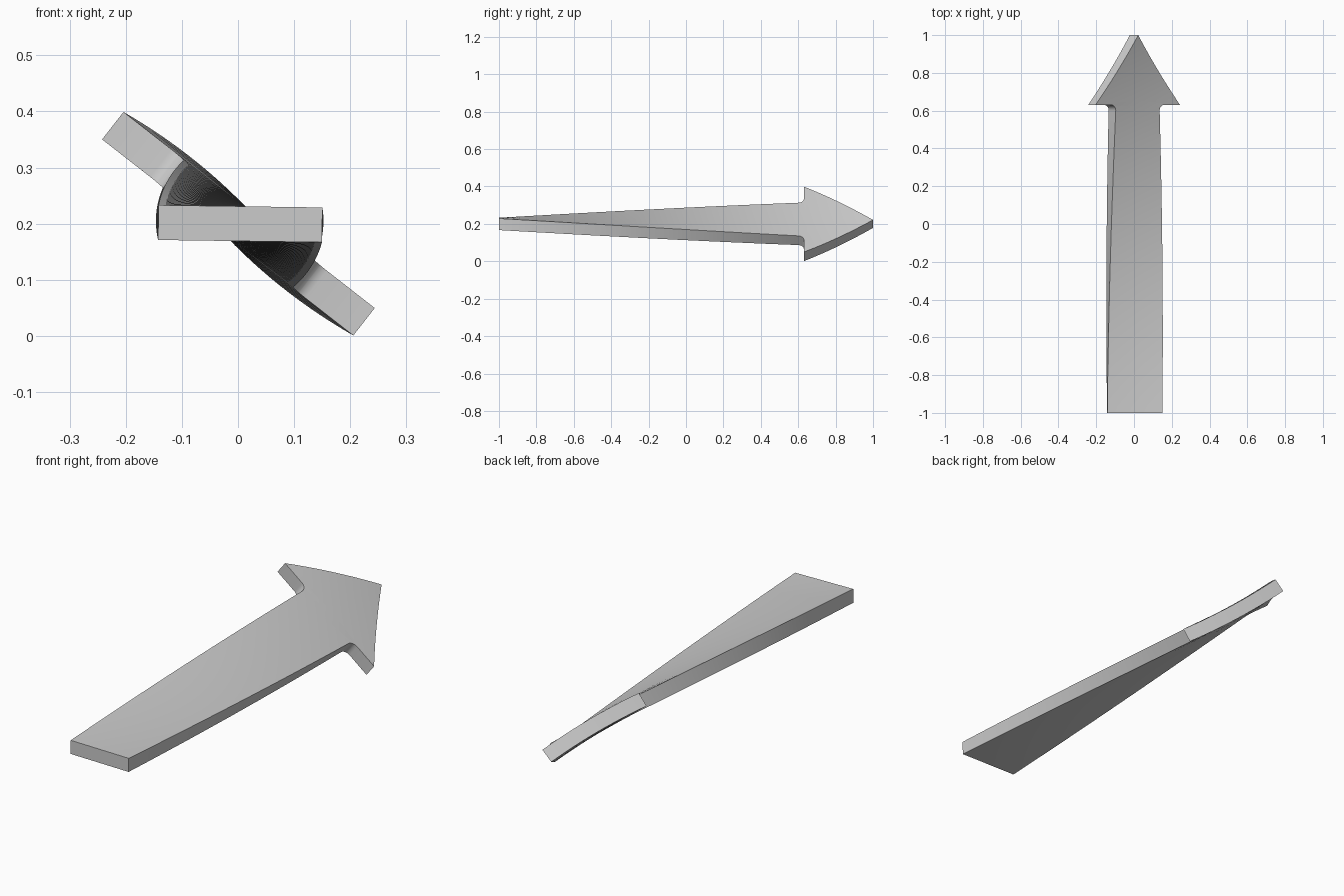
import bpy, bmesh
from math import sin, cos, pi, radians

if "Cube" in bpy.data.objects:
    bpy.data.objects.remove(bpy.data.objects["Cube"])

HALF_SHAFT, HALF_HEAD, NECK, R, THICK = 0.146, 0.284, 0.63, 0.03, 0.062

# Right half of the flat arrow outline, with a rounded inner corner at the neck
right = [(HALF_SHAFT, -1.0)]
for i in range(7):
    a = i / 6 * pi / 2
    right.append((HALF_SHAFT + R - R * cos(a), NECK - R + R * sin(a)))
right.append((HALF_HEAD, NECK))
outline = right + [(0, 1.0)] + [(-x, y) for x, y in reversed(right)]

# Flat arrow plate
bm = bmesh.new()
face = bm.faces.new([bm.verts.new((x, y, -THICK / 2)) for x, y in outline])
ext = bmesh.ops.extrude_face_region(bm, geom=[face])
bmesh.ops.translate(bm, vec=(0, 0, THICK),
                    verts=[v for v in ext["geom"] if isinstance(v, bmesh.types.BMVert)])


def slice_plate(co, normal):
    bmesh.ops.bisect_plane(bm, geom=bm.verts[:] + bm.edges[:] + bm.faces[:],
                           dist=1e-5, plane_co=co, plane_no=normal)


# Cross cuts so the twist is smooth
slice_plate((0, 0, 0), (1, 0, 0))
for i in range(1, 64):
    slice_plate((0, -1 + i / 32, 0), (0, 1, 0))

# Twist along the length
for v in bm.verts:
    x, y, z = v.co
    a = radians(0.8 + 22.8 * (y + 1))
    v.co = (x * cos(a) + z * sin(a) + 0.002 * (1 - y), y,
            0.2 - x * sin(a) + z * cos(a))
bmesh.ops.recalc_face_normals(bm, faces=bm.faces)

mesh = bpy.data.meshes.new("twisted_arrow")
bm.to_mesh(mesh)
bm.free()
arrow = bpy.data.objects.new("twisted_arrow", mesh)
bpy.context.collection.objects.link(arrow)
bpy.context.view_layer.objects.active = arrow
arrow.select_set(True)
bpy.ops.object.shade_smooth_by_angle(angle=radians(30))
